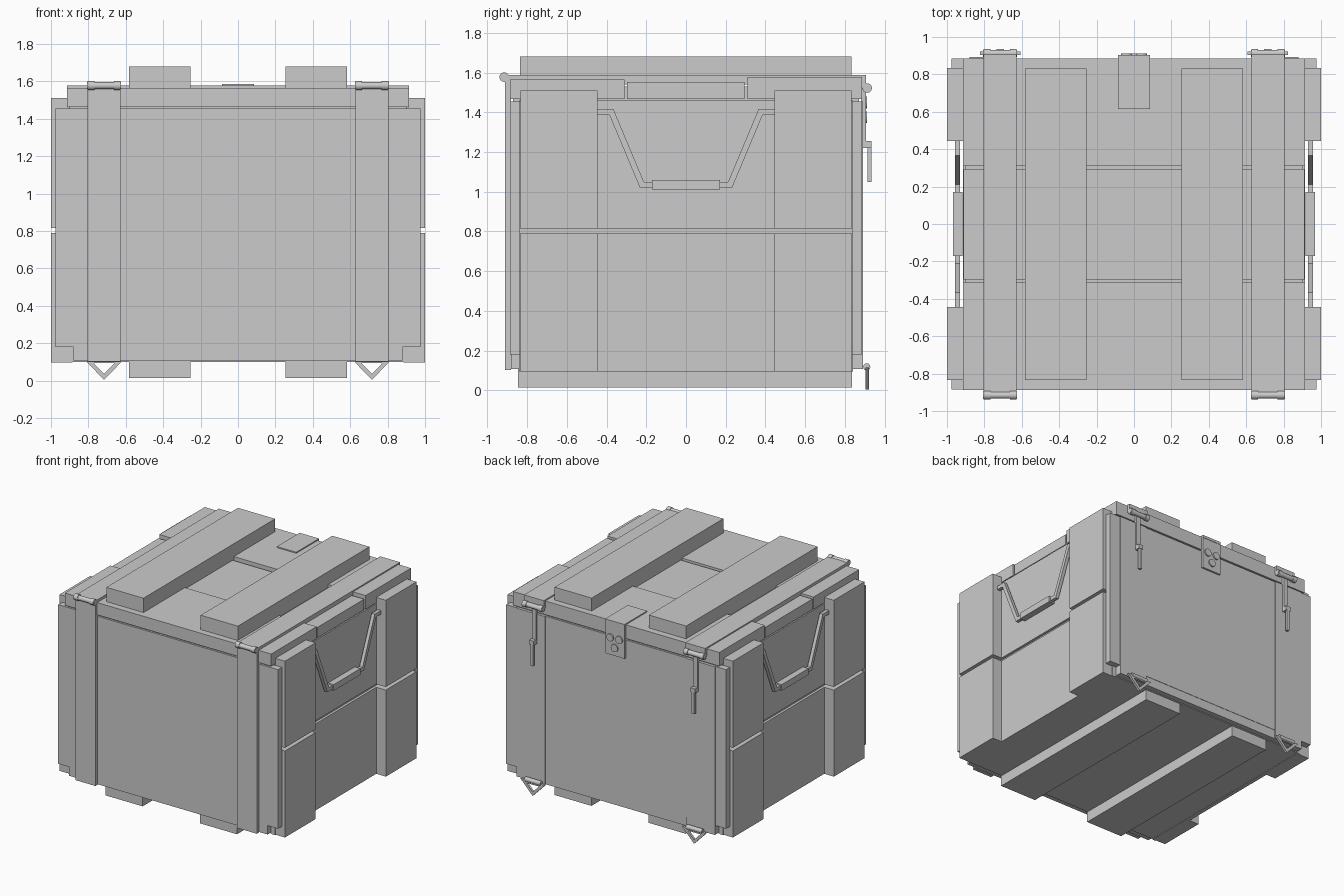
import bpy, bmesh
from mathutils import Vector, Matrix
from math import pi

cube = bpy.data.objects.get("Cube")
if cube:
    bpy.data.objects.remove(cube, do_unlink=True)

grey = bpy.data.materials.new("plain grey")
grey.use_nodes = True
COLOUR = (0.6, 0.6, 0.6, 1)
grey.diffuse_color = COLOUR
for node in grey.node_tree.nodes:
    if node.type == 'BSDF_PRINCIPLED':
        node.inputs["Base Color"].default_value = COLOUR


def finish(name, bm):
    mesh = bpy.data.meshes.new(name)
    bmesh.ops.recalc_face_normals(bm, faces=bm.faces)
    bm.to_mesh(mesh)
    bm.free()
    mesh.materials.append(grey)
    ob = bpy.data.objects.new(name, mesh)
    bpy.context.collection.objects.link(ob)
    return ob


def box(name, x, y, z):
    """Box from its (low, high) range on each axis."""
    bm = bmesh.new()
    bmesh.ops.create_cube(bm, size=1)
    for v in bm.verts:
        v.co = [(a + b) / 2 + c * (b - a) for (a, b), c in zip((x, y, z), v.co)]
    return finish(name, bm)


def rod(name, centre, radius, length, axis='X', sides=16):
    bm = bmesh.new()
    turn = Matrix.Rotation(pi / 2, 4, 'Y' if axis == 'X' else 'X')
    bmesh.ops.create_cone(bm, cap_ends=True, segments=sides, radius1=radius,
                          radius2=radius, depth=length,
                          matrix=Matrix.Translation(centre) @ turn)
    ob = finish(name, bm)
    for p in ob.data.polygons:
        p.use_smooth = len(p.vertices) == 4
    for e in ob.data.edges:
        a, b = (ob.data.vertices[i].co for i in e.vertices)
        e.use_edge_sharp = abs((a - b).length - length) > 0.001
    return ob


def bar(name, points, width, normal, depth, closed=False):
    """Square-section bar along a flat path with mitred corners."""
    pts = [Vector(p) for p in points]
    n, count = Vector(normal), len(points)
    bm = bmesh.new()
    rings = []
    for i, p in enumerate(pts):
        before = pts[i - 1] if closed or i else None
        after = pts[(i + 1) % count] if closed or i < count - 1 else None
        d1 = (p - before).normalized() if before else (after - p).normalized()
        d2 = (after - p).normalized() if after else d1
        side = n.cross((d1 + d2).normalized())
        side *= width / 2 / max(0.3, side.dot(n.cross(d1)))
        off = n * depth / 2
        rings.append([bm.verts.new(p + o) for o in
                      (side + off, side - off, -side - off, -side + off)])
    for i in range(count if closed else count - 1):
        a, b = rings[i], rings[(i + 1) % count]
        for k in range(4):
            m = (k + 1) % 4
            bm.faces.new((a[k], a[m], b[m], b[k]))
    if not closed:
        bm.faces.new(rings[0])
        bm.faces.new(rings[-1])
    return finish(name, bm)


def span(s, a, b):
    """Range (a, b) mirrored to side s."""
    return (a, b) if s > 0 else (-b, -a)


# crate body
box("body_core", (-.895, .895), (-.84, .84), (.1, 1.46))
for s, end in ((-1, "front"), (1, "back")):
    box(end + "_panel", (-.975, .975), span(s, .835, .885), (.18, 1.455))
    box(end + "_panel_foot", (-.88, .88), span(s, .835, .882), (.107, .18))

# side boards and corner posts, split by a groove
for s, side in ((1, "left"), (-1, "right")):
    for part, low, high, top in (("lower", .096, .79, .79), ("upper", .815, 1.46, 1.51)):
        box(f"{side}_{part}_board", span(s, .885, .915), (-.84, .84), (low, high))
        for e, end in ((-1, "front"), (1, "back")):
            box(f"{side}_{end}_{part}_post", span(s, .91, 1), span(e, .445, .833), (low, top))

# lid of three boards
box("lid_backing", (-.9, .9), (-.87, .87), (1.455, 1.53))
box("lid_front_board", (-.915, .915), (-.887, -.31), (1.467, 1.565))
box("lid_middle_board", (-.912, .912), (-.298, .295), (1.467, 1.553))
box("lid_back_board", (-.915, .915), (.31, .885), (1.467, 1.577))

for s, side in ((1, "left"), (-1, "right")):
    # skids above and below
    box(side + "_top_batten", span(s, .254, .583), (-.835, .832), (1.54, 1.68))
    box(side + "_bottom_skid", span(s, .254, .583), (-.845, .835), (.015, .11))

    # flat straps over the lid and down both ends
    strap = span(s, .628, .804)
    box(side + "_top_strap", strap, (-.91, .89), (1.54, 1.587))
    box(side + "_front_strap", strap, (-.91, -.88), (.103, 1.575))
    box(side + "_back_strap", span(s, .628, .88), (.88, .892), (.107, 1.455))

    # rollers at the strap ends
    x = s * .716
    for end, y, z in (("front", -.915, 1.577), ("back", .912, 1.522)):
        rod(f"{side}_{end}_roller", (x, y, z), .019, .18)
        for e in (-1, 1):
            rod(f"{side}_{end}_roller_collar", (x + e * .07, y, z), .024, .035)
    box(side + "_roller_flap", strap, (.87, .905), (1.522, 1.587))

    # hanging latch on the back
    box(side + "_latch_strip", (x - .018, x + .018), (.88, .905), (1.24, 1.52))
    box(side + "_latch_knob", (x - .02, x + .02), (.885, .935), (1.22, 1.255))
    box(side + "_latch_pin", (x - .011, x + .011), (.914, .934), (1.05, 1.25))

    # triangular ring at the foot of the back
    rod(side + "_ring_pin", (x, .91, .118), .018, .14)
    bar(side + "_ring", [(x - .082, .912, .105), (x, .912, .02), (x + .082, .912, .105)],
        .022, (0, 1, 0), .018, closed=True)

    # carrying handle
    half = [(-.455, 1.402), (-.376, 1.402), (-.222, 1.035)]
    path = half + [(-y, z) for y, z in reversed(half)]
    bar(side + "_handle", [(s * .943, y, z) for y, z in path], .03, (1, 0, 0), .027)
    bar(side + "_handle_grip", [(s * .943, y, 1.035) for y in (-.17, .17)],
        .05, (1, 0, 0), .05)

# hasp plate with rivets
box("hasp_top", (-.086, .086), (.615, .903), (1.565, 1.586))
box("hasp_back", (-.086, .086), (.88, .9), (1.31, 1.586))
for rx, rz in ((-.04, 1.45), (.04, 1.45), (0, 1.375)):
    rod("hasp_rivet", (rx, .9, rz), .03, .022, 'Y')
